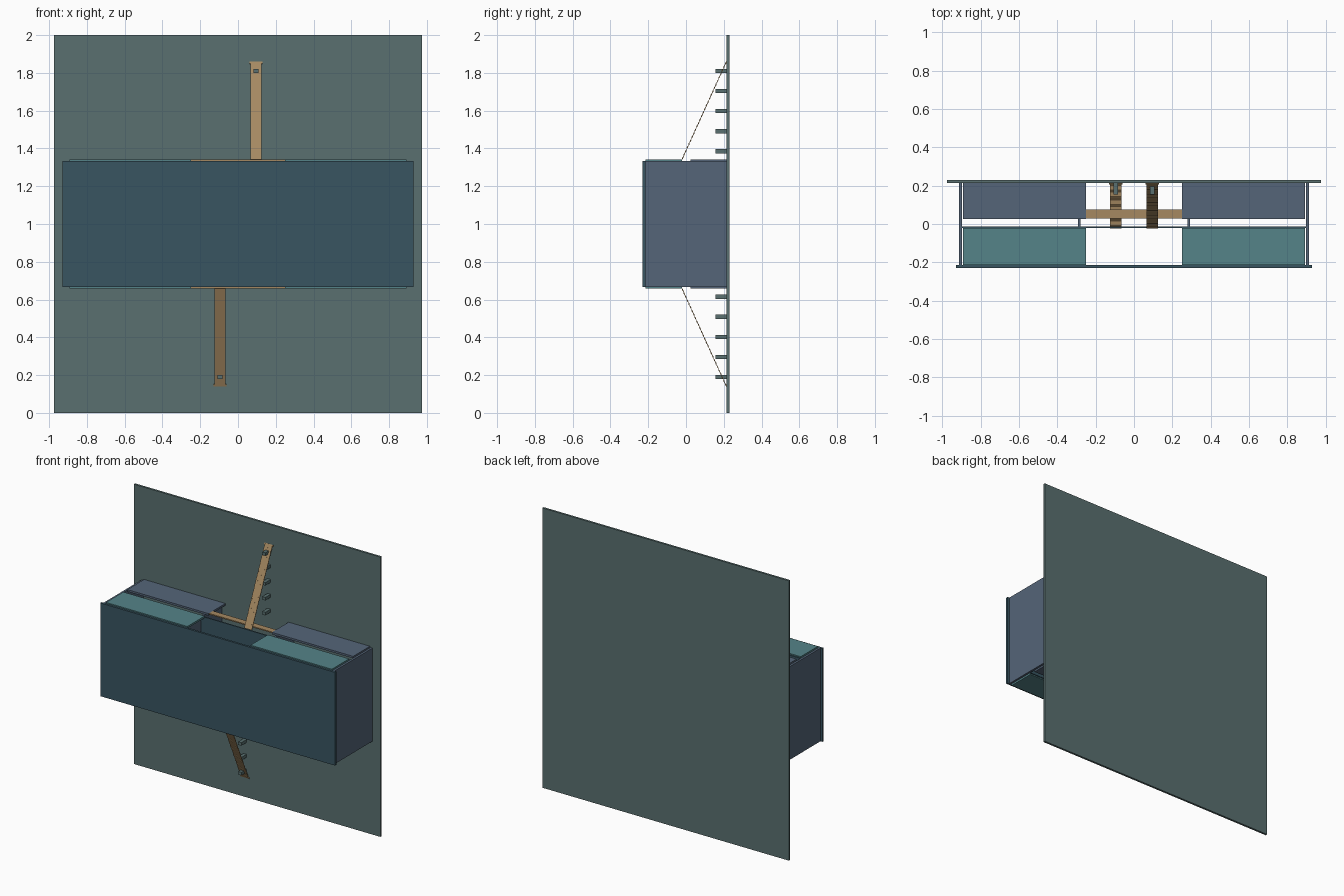
import bpy, math
from mathutils import Matrix, Vector

if "Cube" in bpy.data.objects:
    bpy.data.objects.remove(bpy.data.objects["Cube"])


def material(name, rgb):
    m = bpy.data.materials.new(name)
    m.diffuse_color = (*rgb, 1)
    m.use_nodes = True
    m.node_tree.nodes["Principled BSDF"].inputs["Base Color"].default_value = m.diffuse_color
    return m


GREEN = material("green_board", (0.10, 0.16, 0.16))
NAVY = material("dark_blue_board", (0.04, 0.09, 0.12))
SLATE = material("slate_board", (0.09, 0.13, 0.19))
TEAL = material("teal_board", (0.09, 0.23, 0.25))
TAN = material("tan_wood", (0.38, 0.25, 0.12))
UNIT = [(x, y, z) for x in (-.5, .5) for y in (-.5, .5) for z in (-.5, .5)]
FACES = [(0, 1, 3, 2), (4, 6, 7, 5), (0, 4, 5, 1), (2, 3, 7, 6), (0, 2, 6, 4), (1, 5, 7, 3)]


def boxes(name, mat, parts, rot=Matrix.Identity(3), origin=(0, 0, 0)):
    """One object from boxes given as (x0, x1, y0, y1, z0, z1)."""
    verts, faces = [], []
    for x0, x1, y0, y1, z0, z1 in parts:
        n = len(verts)
        c = Vector(((x0 + x1) / 2, (y0 + y1) / 2, (z0 + z1) / 2))
        d = (x1 - x0, y1 - y0, z1 - z0)
        verts += [Vector(origin) + rot @ (c + Vector([a * b for a, b in zip(u, d)])) for u in UNIT]
        faces += [[n + i for i in f] for f in FACES]
    me = bpy.data.meshes.new(name)
    me.from_pydata(verts, [], faces)
    me.materials.append(mat)
    ob = bpy.data.objects.new(name, me)
    bpy.context.collection.objects.link(ob)
    return ob


# Backboard, front panel and upright partitions
boxes("backboard", GREEN, [(-.975, .975, .215, .23, 0, 2)])
boxes("front_panel", NAVY, [(-.928, .928, -.23, -.215, .667, 1.333)])
boxes("centre_divider", NAVY, [(-.898, .898, -.02, -.012, .667, 1.333)])
for side, s in (("right", 1), ("left", -1)):
    def span(a, b):
        return tuple(sorted((s * a, s * b)))
    boxes(side + "_side_panel", SLATE, [(*span(.898, .913), -.215, .215, .667, 1.333)])
    boxes(side + "_inner_wall", SLATE, [(*span(.278, .292), -.215, .215, .667, 1.326)])

# Lids, perch strips, ramps and pegs repeat above and below
for level, s in (("upper", 1), ("lower", -1)):
    z0, z1 = sorted((1 + s * .327, 1 + s * .341))
    for side, a, b in (("right", .25, .893), ("left", -.893, -.25)):
        boxes(f"{level}_{side}_front_lid", TEAL, [(a, b, -.215, -.02, z0, z1)])
        boxes(f"{level}_{side}_back_lid", SLATE, [(a, b, .025, .215, z0, z1)])
    p0, p1 = sorted((1 + s * .333, 1 + s * .341))
    boxes(level + "_perch_strip", TAN, [(-.25, .25, .03, .075, p0, p1)])

    # Ramp: thin board with close cleats and a wider end piece
    start, end = Vector((s * .095, -.022, 1 + s * .34)), Vector((s * .095, .214, 1 + s * .86))
    d = end - start
    length = d.length
    rot = Matrix.Rotation(math.atan2(-d.y, d.z), 3, 'X')
    parts = [(-.03, .03, -.0015, .0015, 0, length), (-.035, .035, -.002, .002, length - .012, length)]
    count = 28
    for i in range(count):
        z = (i + .5) * length / count
        parts.append((-.03, .03, -.003, .003, z - .004, z + .004))
    boxes(level + "_ramp", TAN, parts, rot, start)

    # Row of pegs on the backboard
    for i in range(5):
        z = 1 + s * (.385 + i * .1062)
        boxes(f"{level}_peg_{i + 1}", GREEN,
              [(s * .095 - .0125, s * .095 + .0125, .155, .216, z - .011, z + .011)])
